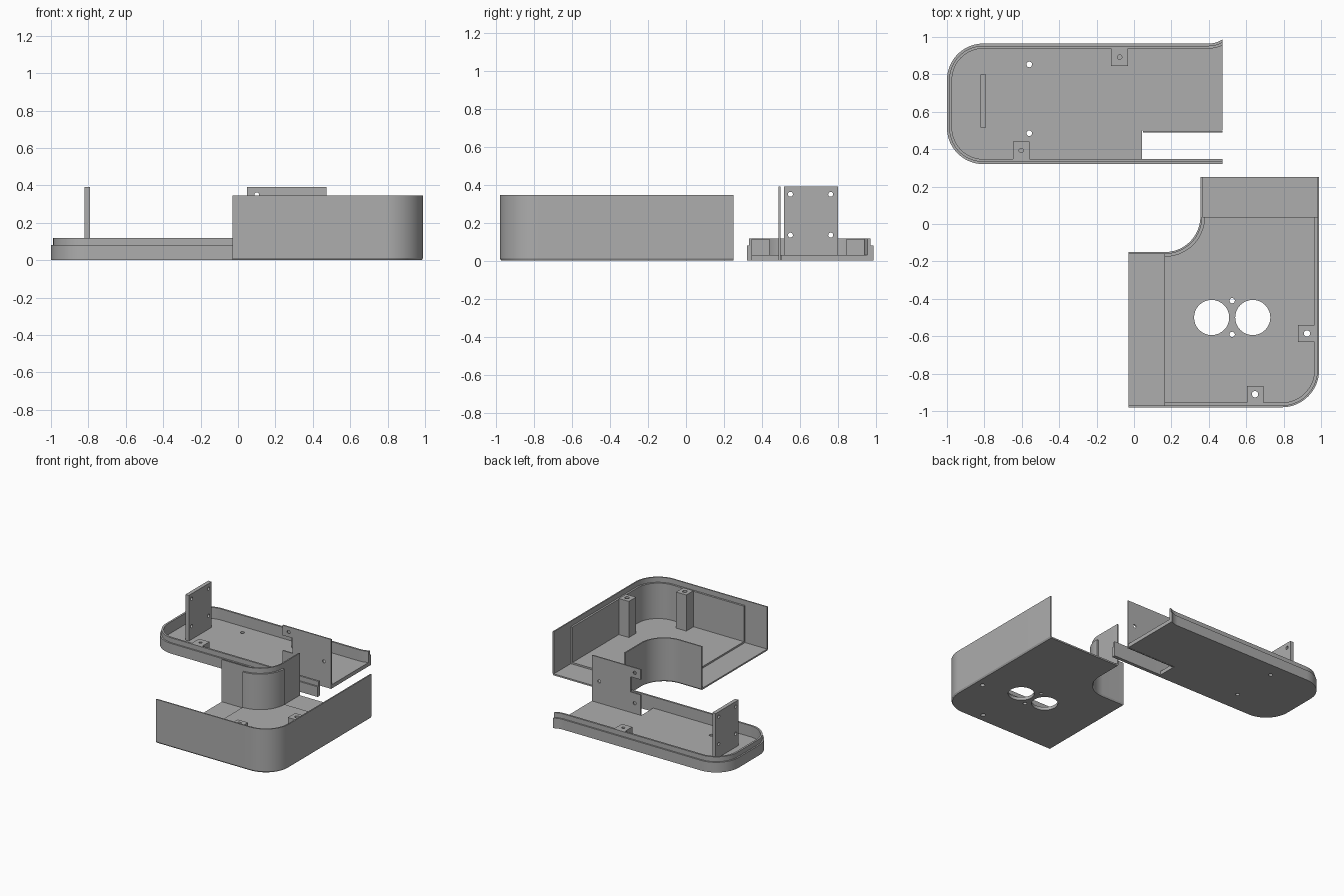
import bpy, bmesh
from math import sin, cos, asin, pi, radians
from mathutils import Vector, Matrix

cube = bpy.data.objects.get("Cube")
if cube:
    bpy.data.objects.remove(cube, do_unlink=True)

grey = bpy.data.materials.new("plain grey")
grey.use_nodes = True
COLOUR = (0.42, 0.42, 0.42, 1)
grey.diffuse_color = COLOUR
grey.node_tree.nodes["Principled BSDF"].inputs["Base Color"].default_value = COLOUR


def make_object(name, bm):
    bmesh.ops.recalc_face_normals(bm, faces=bm.faces)
    mesh = bpy.data.meshes.new(name)
    bm.to_mesh(mesh)
    bm.free()
    mesh.materials.append(grey)
    obj = bpy.data.objects.new(name, mesh)
    bpy.context.collection.objects.link(obj)
    return obj


def loft(name, lower, upper, z0, z1):
    """Solid between two outlines with equal point counts."""
    bm = bmesh.new()
    a = [bm.verts.new((x, y, z0)) for x, y in lower]
    b = [bm.verts.new((x, y, z1)) for x, y in upper]
    bm.faces.new(a)
    bm.faces.new(b)
    n = len(a)
    for i in range(n):
        j = (i + 1) % n
        bm.faces.new((a[i], a[j], b[j], b[i]))
    return make_object(name, bm)


def prism(name, outline, z0, z1):
    return loft(name, outline, outline, z0, z1)


def block(name, x0, x1, y0, y1, z0, z1):
    return prism(name, [(x0, y0), (x1, y0), (x1, y1), (x0, y1)], z0, z1)


def rod(centre, radius, axis, length=0.2):
    """Round cutter along an axis."""
    bm = bmesh.new()
    turn = Vector((0, 0, 1)).rotation_difference(Vector(axis)).to_matrix().to_4x4()
    bmesh.ops.create_cone(bm, cap_ends=True, segments=32, radius1=radius, radius2=radius,
                          depth=length, matrix=Matrix.Translation(centre) @ turn)
    return make_object("cutter", bm)


def cut(obj, cutters):
    bpy.context.view_layer.objects.active = obj
    for c in cutters:
        c.hide_render = True
        mod = obj.modifiers.new("cut", 'BOOLEAN')
        mod.operation = 'DIFFERENCE'
        mod.solver = 'EXACT'
        mod.object = c
        bpy.ops.object.modifier_apply(modifier=mod.name)
        bpy.data.objects.remove(c, do_unlink=True)


def arc(cx, cy, r, start, end, steps=18):
    return [(cx + r * cos(radians(start + (end - start) * i / steps)),
             cy + r * sin(radians(start + (end - start) * i / steps))) for i in range(steps + 1)]


# ---------- deep box: L-shaped, open at its two ends ----------
SKIN, LINER = 0.01, 0.025
LEFT, BACK = -0.03, 0.25
STEP_X, STEP_Y = 0.163, 0.038


def elbow(cx, cy, r, x_start, y_end):
    return [(x_start, cy - r)] + arc(cx, cy, r, -90, 0) + [(cx + r, y_end)]


def outer_side(d, xs, ye):
    return elbow(0.79, -0.78, 0.2 - d, xs, ye)


def inner_side(d, xs, ye):
    return elbow(0.165, 0.04, 0.19 + d, xs, ye)


def box_outline(d, xs=LEFT, ye=BACK):
    return outer_side(d, xs, ye) + inner_side(d, xs, ye)[::-1]


box_floor = loft("box_floor", box_outline(0.007), box_outline(0), 0, 0.012)
floor_liner = prism("box_floor_liner", box_outline(LINER, STEP_X, STEP_Y), 0.012, 0.025)
for label, side in (("outer", outer_side), ("inner", inner_side)):
    prism("box_" + label + "_wall",
          side(0, LEFT, BACK) + side(SKIN, LEFT, BACK)[::-1], 0.012, 0.345)
    prism("box_" + label + "_wall_liner",
          side(SKIN, STEP_X, STEP_Y) + side(LINER, STEP_X, STEP_Y)[::-1], 0.012, 0.305)

# Screw posts with through holes
posts = [(block("box_side_post", 0.877, 0.965, -0.63, -0.54, 0.012, 0.31), (0.925, -0.585)),
         (block("box_front_post", 0.603, 0.692, -0.955, -0.865, 0.012, 0.31), (0.647, -0.91))]
for post, (x, y) in posts:
    for part in (post, box_floor, floor_liner):
        cut(part, [rod((x, y, 0.15), 0.017, (0, 0, 1), 0.6)])

# Sensor openings and their screw holes
for x, y, r in ((0.415, -0.5, 0.094), (0.635, -0.5, 0.094),
                (0.525, -0.41, 0.014), (0.525, -0.59, 0.014)):
    for part in (box_floor, floor_liner):
        cut(part, [rod((x, y, 0), r, (0, 0, 1))])

# ---------- shallow lid tray ----------
END = 0.472
NOTCH = 0.043


def tray_path(d, x_start=END):
    r = 0.195 - d
    flare = 0.133 + d
    sweep = asin((END - 0.40) / flare) * 180 / pi
    return ([(x_start, 0.32 + d)] + arc(-0.805, 0.515, r, 270, 180)
            + arc(-0.805, 0.77, r, 180, 90)
            + arc(0.40, 1.098, flare, -90, -90 + sweep, 8))


lid_floor = prism("lid_floor", tray_path(0.027, NOTCH) + [(END, 0.5), (NOTCH, 0.5)], 0, 0.03)
prism("lid_wall", tray_path(0) + tray_path(0.012)[::-1], 0, 0.08)
prism("lid_lip", tray_path(0.012) + tray_path(0.027)[::-1], 0, 0.118)
cut(lid_floor, [rod((-0.56, y, 0), 0.015, (0, 0, 1)) for y in (0.485, 0.853)])

# Screw bosses with blind holes
for name, x, y0, y1, yc in (("lid_back_boss", -0.077, 0.845, 0.938, 0.892),
                            ("lid_front_boss", -0.603, 0.347, 0.44, 0.393)):
    boss = block(name, x - 0.045, x + 0.045, y0, y1, 0.03, 0.115)
    cut(boss, [rod((x, yc, 0.13), 0.012, (0, 0, 1), 0.14)])

# Upright mounting panel near the rounded end
panel = block("end_panel", -0.82, -0.79, 0.515, 0.80, 0.03, 0.39)
cut(panel, [rod((-0.805, y, z), 0.013, (1, 0, 0)) for y in (0.55, 0.762) for z in (0.135, 0.35)])

# Upright side panel with a connector slot
side_panel = block("side_panel", 0.047, END, 0.488, 0.498, 0, 0.39)
cut(side_panel, [block("cutter", 0, 0.135, 0.4, 0.6, 0.19, 0.31)]
    + [rod((x, 0.493, z), 0.013, (0, 1, 0)) for x, z in ((0.10, 0.35), (0.10, 0.11), (0.41, 0.20))])

# Smooth the curved walls, keep edges crisp
bpy.ops.object.select_all(action='DESELECT')
for obj in bpy.context.scene.objects:
    if obj.type == 'MESH':
        obj.select_set(True)
        bpy.context.view_layer.objects.active = obj
bpy.ops.object.shade_smooth_by_angle(angle=radians(30))
